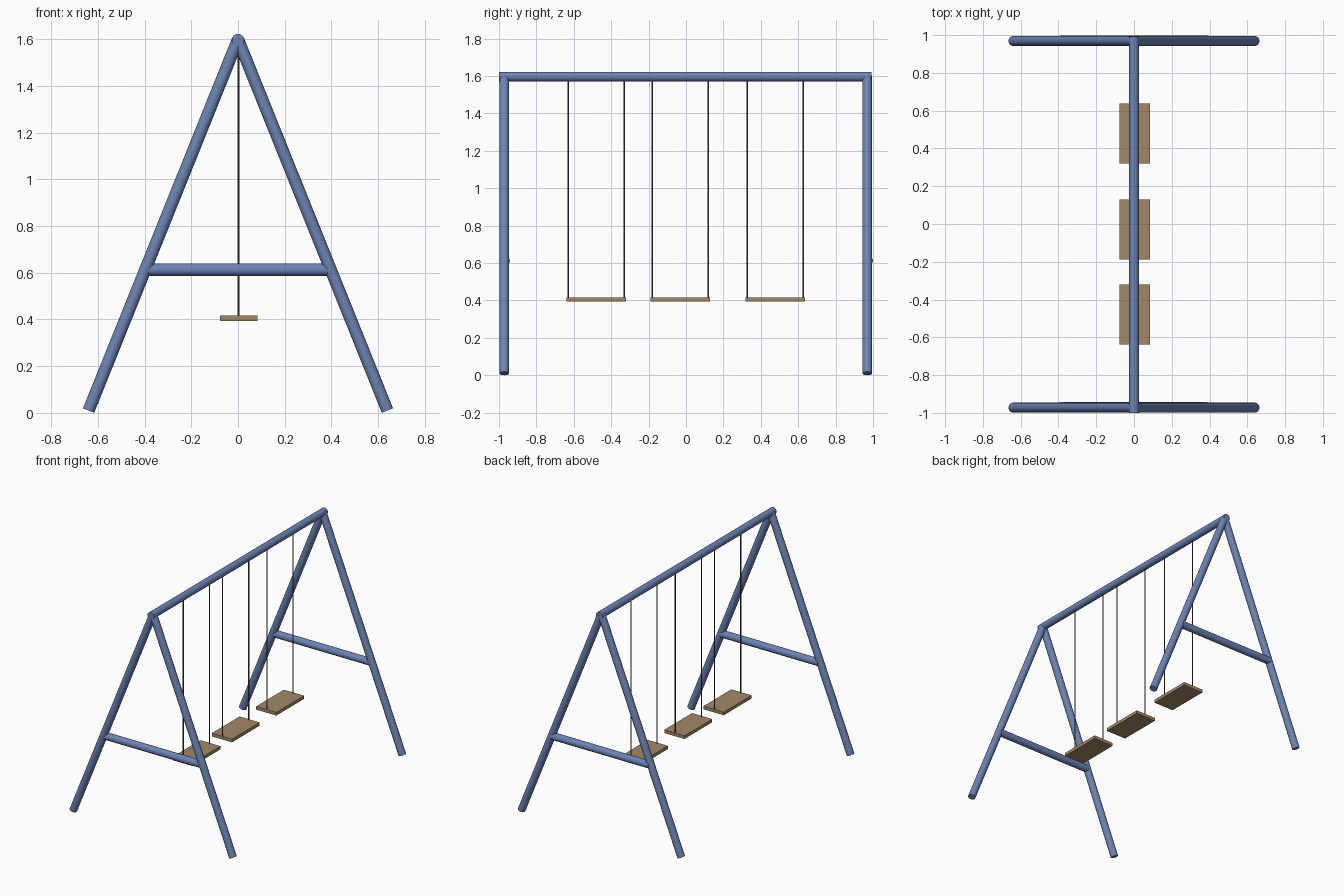
import bpy
import math
from mathutils import Vector

if "Cube" in bpy.data.objects:
    bpy.data.objects.remove(bpy.data.objects["Cube"])


def material(name, color):
    m = bpy.data.materials.new(name)
    m.diffuse_color = (*color, 1)
    m.use_nodes = True
    m.node_tree.nodes["Principled BSDF"].inputs["Base Color"].default_value = m.diffuse_color
    return m


BLUE = material("blue_paint", (0.15, 0.23, 0.45))
WOOD = material("wood", (0.36, 0.25, 0.14))
ROPE = material("dark_rope", (0.08, 0.08, 0.07))


def tube(name, a, b, radius, mat, sides=32):
    """Smooth-sided cylinder between two points."""
    a, b = Vector(a), Vector(b)
    d = b - a
    bpy.ops.mesh.primitive_cylinder_add(
        vertices=sides, radius=radius, depth=d.length, location=(a + b) / 2,
        rotation=d.to_track_quat('Z', 'Y').to_euler())
    ob = bpy.context.object
    ob.name = name
    ob.data.materials.append(mat)
    bpy.ops.object.shade_smooth_by_angle(angle=math.radians(35))
    return ob


def box(name, center, size, mat):
    bpy.ops.mesh.primitive_cube_add(size=1, location=center)
    ob = bpy.context.object
    ob.name = name
    ob.scale = size
    bpy.ops.object.transform_apply(location=False, rotation=False, scale=True)
    ob.data.materials.append(mat)
    return ob


R = 0.026        # frame pipe radius
TOP = 1.597      # beam axis height

# Top beam
tube("top_beam", (0, -1.0, TOP), (0, 0.993, TOP), R, BLUE)

# A-frames: two slanted legs and a crossbar at each end
for end, y in (("front", -0.972), ("back", 0.969)):
    for side, s in (("left", -1), ("right", 1)):
        tube(f"{end}_{side}_leg", (s * 0.64, y, 0.01), (0, y, 1.6), R, BLUE)
    tube(f"{end}_crossbar", (-0.395, y + 0.004, 0.613),
         (0.395, y + 0.004, 0.613), R, BLUE)

# Swings: a plank seat hung on two ropes
for i, y in enumerate((-0.48, -0.03, 0.478), 1):
    box(f"seat_{i}", (0.003, y, 0.405), (0.162, 0.318, 0.023), WOOD)
    for side, s in (("front", -1), ("back", 1)):
        ry = y + s * 0.15
        tube(f"{side}_rope_{i}", (0.002, ry, 0.405), (0.002, ry, TOP),
             0.004, ROPE, 12)
